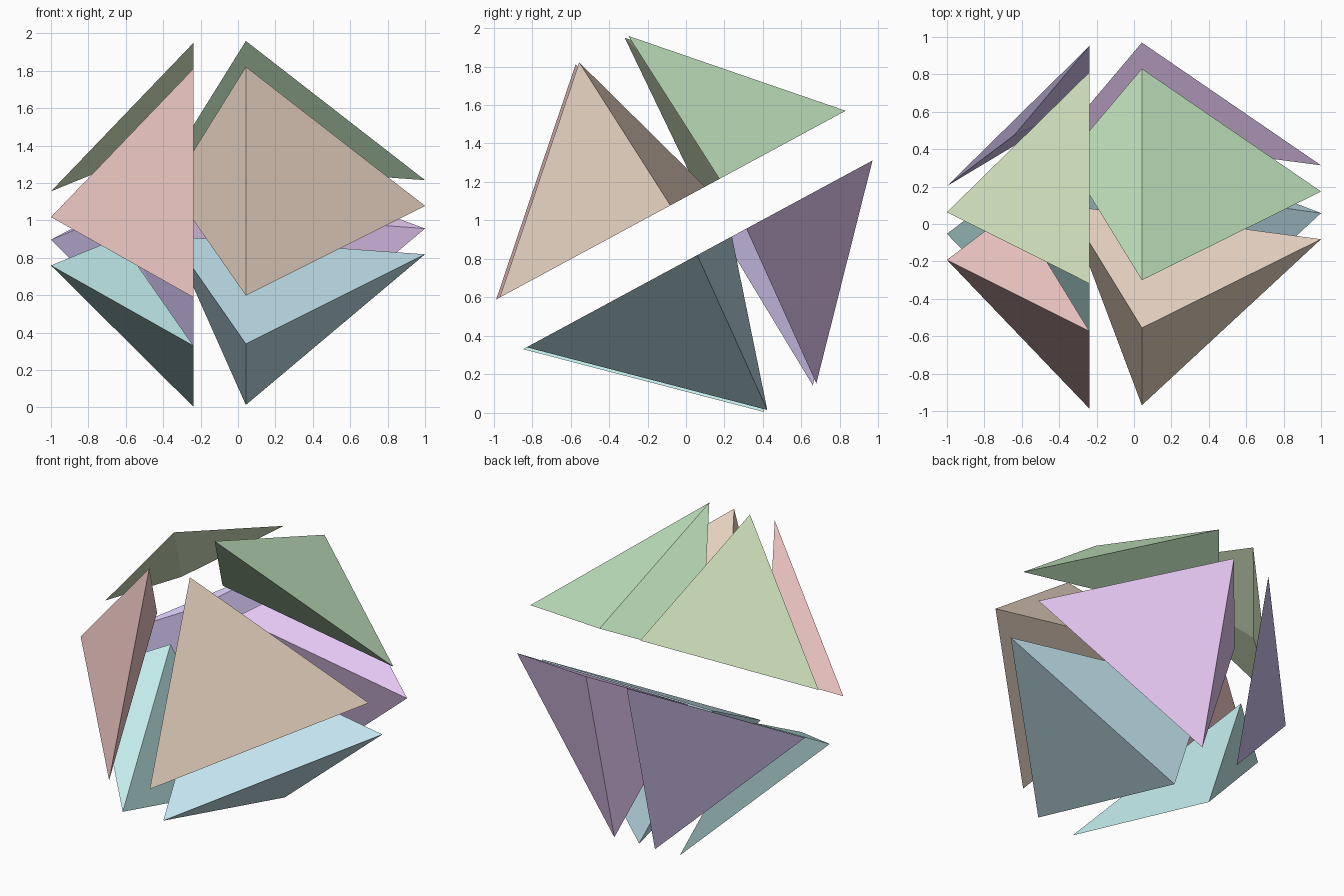
import bpy, bmesh, math
from mathutils import Vector, Matrix

if "Cube" in bpy.data.objects:
    bpy.data.objects.remove(bpy.data.objects["Cube"])

# Exploded eight-sided gem: each face joined to one off-centre inner point,
# defined in an untilted frame and then tilted about x.
TILT = Matrix.Rotation(math.radians(28.36), 3, 'X')
LEVEL = 0.84
INNER = Vector((-0.50, 0.78, LEVEL))
SIDE = {1: Vector((0.86, 0.575, LEVEL)), -1: Vector((-0.86, 0.47, LEVEL))}
DEPTH = {1: Vector((-0.098, 1.321, LEVEL)), -1: Vector((-0.098, -0.434, LEVEL))}
POLE = {1: Vector((-0.098, 0.511, 1.72)), -1: Vector((-0.098, 0.513, -0.042))}

COLOURS = {
    (-1, -1, 1): (0.87, 0.58, 0.56, 1), (1, -1, 1): (0.87, 0.71, 0.58, 1),
    (-1, 1, 1): (0.70, 0.83, 0.56, 1), (1, 1, 1): (0.58, 0.83, 0.56, 1),
    (-1, -1, -1): (0.56, 0.86, 0.86, 1), (1, -1, -1): (0.56, 0.79, 0.88, 1),
    (-1, 1, -1): (0.61, 0.53, 0.83, 1), (1, 1, -1): (0.79, 0.58, 0.90, 1),
}


def wedge(sx, sy, sz):
    """One four-sided piece, pushed outward along its octant."""
    shift = Vector((0.14 * sx, 0.145 * sy + 0.0105 * sx, 0.147 * sz))
    bm = bmesh.new()
    points = (SIDE[sx], DEPTH[sy], POLE[sz], INNER)
    v = [bm.verts.new(TILT @ (p + shift)) for p in points]
    for skip in range(4):
        bm.faces.new([v[i] for i in range(4) if i != skip])
    bmesh.ops.recalc_face_normals(bm, faces=bm.faces)
    name = "_".join((
        "upper" if sz > 0 else "lower",
        "back" if sy > 0 else "front",
        "right" if sx > 0 else "left", "wedge"))
    mesh = bpy.data.meshes.new(name)
    bm.to_mesh(mesh)
    bm.free()
    mat = bpy.data.materials.new(name + "_colour")
    mat.diffuse_color = COLOURS[sx, sy, sz]
    mat.use_nodes = True
    mat.node_tree.nodes["Principled BSDF"].inputs["Base Color"].default_value = mat.diffuse_color
    mesh.materials.append(mat)
    bpy.context.collection.objects.link(bpy.data.objects.new(name, mesh))


# All eight pieces
for octant in COLOURS:
    wedge(*octant)
